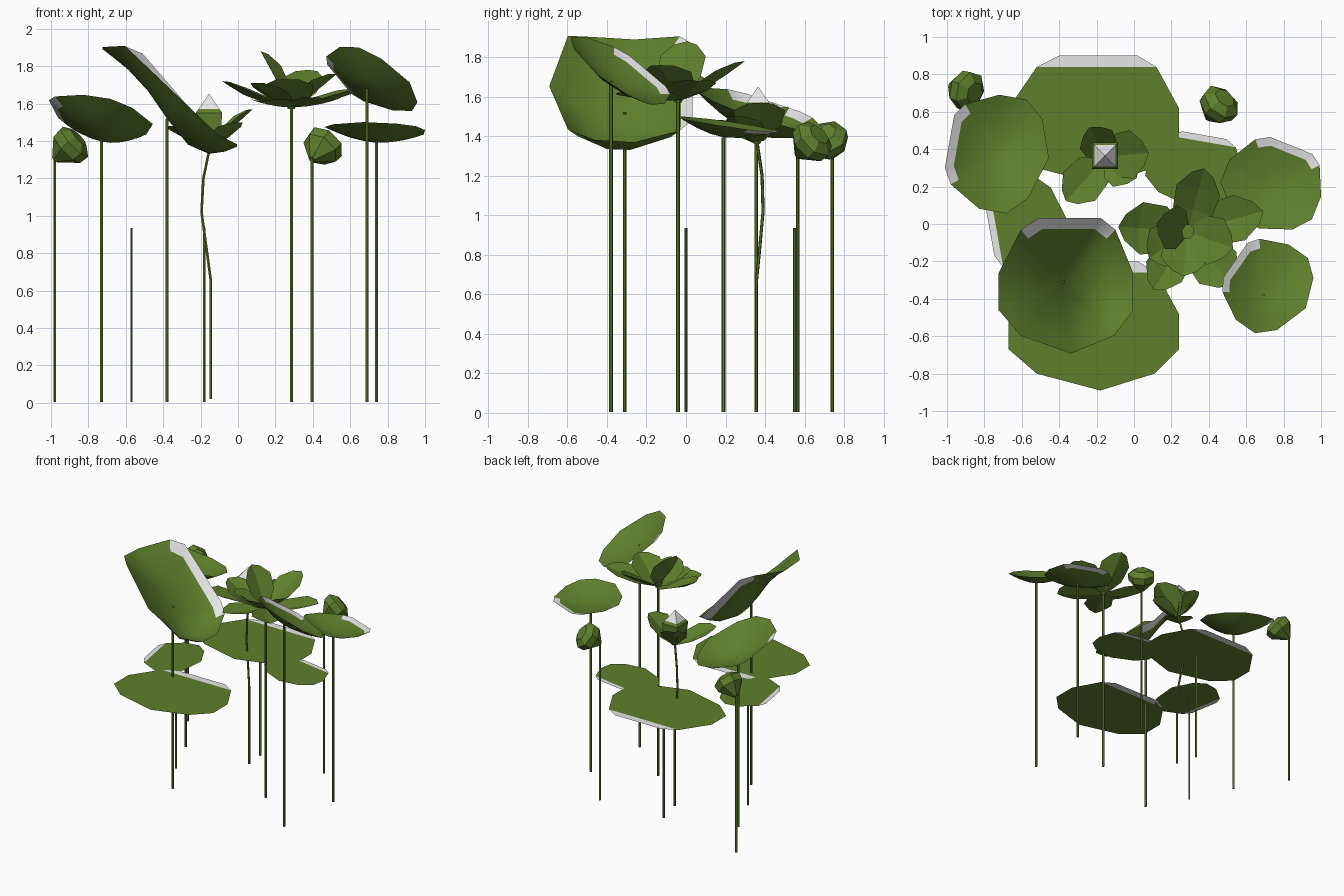
import bpy, math
from mathutils import Vector

if "Cube" in bpy.data.objects:
    bpy.data.objects.remove(bpy.data.objects["Cube"])


def material(name, rgb):
    m = bpy.data.materials.new(name)
    m.diffuse_color = (*rgb, 1)
    m.use_nodes = True
    m.node_tree.nodes["Principled BSDF"].inputs["Base Color"].default_value = m.diffuse_color
    return m


GREEN = material("leaf green", (0.115, 0.212, 0.026))
WHITE = material("pale edge", (0.8, 0.8, 0.8))


def make(name, verts, faces, white=(), smooth=False):
    me = bpy.data.meshes.new(name)
    me.from_pydata([tuple(v) for v in verts], [], faces)
    me.materials.append(GREEN)
    me.materials.append(WHITE)
    for i, p in enumerate(me.polygons):
        p.material_index = 1 if i in white else 0
        p.use_smooth = smooth
    ob = bpy.data.objects.new(name, me)
    bpy.context.collection.objects.link(ob)
    return ob


def tube(name, stations, n, axis=Vector((0, 0, 1)), white_from=99):
    """Rings of (centre, radius) joined around an axis, capped at both ends."""
    q = axis.to_track_quat('Z', 'Y')
    verts, faces, white = [], [], set()
    for c, r in stations:
        for k in range(n):
            a = 2 * math.pi * (k + 0.5) / n
            verts.append(Vector(c) + q @ Vector((r * math.cos(a), r * math.sin(a), 0)))
    for s in range(len(stations) - 1):
        for k in range(n):
            if s >= white_from:
                white.add(len(faces))
            j = (k + 1) % n
            faces.append((s * n + k, s * n + j, s * n + n + j, s * n + n + k))
    faces.append(tuple(reversed(range(n))))
    faces.append(tuple(range(len(verts) - n, len(verts))))
    return make(name, verts, faces, white)


def stem(name, x, y, top, r=0.0095):
    tube(name, [((x, y, 0.005), r), ((x, y, top), r)], 6)


# Leaf outline shared by floating pads and raised leaves: pale cap at the +y end
PAD = [(-0.46, -0.12), (-0.31, -0.25), (0.03, -0.34), (0.32, -0.25), (0.45, -0.12),
       (0.45, 0.07), (0.33, 0.29), (0.23, 0.35), (-0.19, 0.35), (-0.31, 0.29), (-0.46, 0.07)]


def outline(x, y, su, sv, turn):
    c, s = math.cos(math.radians(turn)), math.sin(math.radians(turn))
    return [(x + u * su * c - v * sv * s, y + u * su * s + v * sv * c) for u, v in PAD]


def pad(name, x, y, scale, turn):
    verts = [(px, py, 0.935) for px, py in outline(x, y, scale, scale, turn)]
    make(name, verts, [(0, 1, 2, 3, 4, 5, 6, 9, 10), (6, 7, 8, 9)], {1})


pad("pad_back", -0.21, 0.55, 1.0, 0)
pad("pad_front", -0.21, -0.55, 1.0, 0)
pad("pad_left", -0.56, -0.02, 0.6, 100)
pad("pad_right", 0.33, 0.28, 0.57, -10)
stem("pad_back_stem", -0.18, 0.55, 0.935, 0.0085)
stem("pad_left_stem", -0.57, 0.0, 0.935, 0.007)


# Raised bowl leaves: the same outline, dished and tilted around the stem
def leaf(name, foot, centre, scale, turn, height):
    fx, fy, fz = foot
    rim = outline(*centre, *scale, turn)
    n = len(rim)
    verts, faces, white = [foot], [], set()
    for t in (0.3, 0.6, 0.83, 1.0):
        for rx, ry in rim:
            dx, dy = (rx - fx) * t, (ry - fy) * t
            verts.append((fx + dx, fy + dy, fz + height(dx, dy, t)))
    for k in range(n):
        j = (k + 1) % n
        faces.append((0, 1 + k, 1 + j))
        for s in range(3):
            b = 1 + s * n
            if s == 2 and 6 <= k <= 8:
                white.add(len(faces))
            faces.append((b + k, b + n + k, b + n + j, b + j))
    make(name, verts, faces, white, True)
    stem(name + "_stem", fx, fy, fz)


leaf("leaf_left", (-0.73, 0.355, 1.41), (-0.72, 0.38), (0.68, 0.78), 80,
     lambda x, y, t: -0.2 * x - 0.3 * y + 0.135 * t ** 1.7)
leaf("leaf_right", (0.74, 0.19, 1.395), (0.74, 0.2), (0.58, 0.69), -22,
     lambda x, y, t: -0.05 * x - 0.15 * y + 0.07 * t ** 1.7)
leaf("leaf_front_right", (0.69, -0.38, 1.68), (0.725, -0.335), (0.54, 0.66), 55,
     lambda x, y, t: -0.42 * x - 0.55 * y + 0.09 * t ** 1.7)
leaf("leaf_front_left", (-0.38, -0.31, 1.52), (-0.36, -0.335), (0.79, 1.05), 0,
     lambda x, y, t: -0.27 * math.tanh(x / 0.18) + 0.11 * t ** 2 + 0.6 * y * y)


# Flower petals: cupped strips with a mid rib
def petal(name, base, azimuth, reach, rise, width, power=1.5):
    a = math.radians(azimuth)
    out, side = Vector((math.cos(a), math.sin(a), 0)), Vector((-math.sin(a), math.cos(a), 0))
    up = Vector((0, 0, 1))
    normal = (up * reach - out * rise).normalized()
    verts = []
    for t, w in ((0.05, 0.25), (0.35, 0.9), (0.7, 1.0), (0.92, 0.5)):
        p = Vector(base) + out * reach * t + up * rise * t ** power
        for sgn in (-1, 0, 1):
            verts.append(p + side * sgn * w * width / 2 + normal * abs(sgn) * w * width * 0.13)
    verts.append(Vector(base) + out * reach + up * rise)
    faces = []
    for i in (0, 3, 6):
        for k in (0, 1):
            faces.append((i + k, i + k + 1, i + k + 4, i + k + 3))
    faces += [(9, 10, 12), (10, 11, 12)]
    make(name, verts, faces)


# Open flower: (azimuth, reach, rise, width, curve)
OPEN = [(176, 0.37, 0.14, 0.28, 2), (240, 0.36, 0.03, 0.22, 2), (310, 0.37, 0.04, 0.26, 2),
        (15, 0.42, 0.1, 0.25, 1.5), (75, 0.35, 0.2, 0.24, 1.3), (165, 0.17, 0.3, 0.24, 1),
        (215, 0.25, 0.13, 0.25, 1.5), (265, 0.24, 0.15, 0.26, 1.4), (340, 0.26, 0.18, 0.26, 1.2)]
for i, p in enumerate(OPEN):
    petal("open_flower_petal_%d" % i, (0.285, -0.04, 1.58), *p)
tube("open_flower_heart", [((0.285, -0.04, 1.57), 0.02), ((0.285, -0.04, 1.63), 0.04)], 8)
stem("open_flower_stem", 0.285, -0.04, 1.59)

# Half open flower with a pale tipped bud on a curved stem
HALF = [(120, 0.18, 0.19, 0.2, 1), (228, 0.32, 0.12, 0.23, 1.2), (325, 0.2, 0.14, 0.22, 1.2),
        (5, 0.23, 0.21, 0.26, 1)]
for i, p in enumerate(HALF):
    petal("half_flower_petal_%d" % i, (-0.15, 0.36, 1.36), *p)
tube("half_flower_bud", [((-0.15, 0.36, 1.36), 0.02), ((-0.155, 0.365, 1.46), 0.09),
                         ((-0.155, 0.365, 1.55), 0.1), ((-0.155, 0.365, 1.57), 0.08),
                         ((-0.155, 0.365, 1.65), 0.002)], 4, white_from=3)
PATH = [(-0.145, 0.355, 0.02), (-0.145, 0.355, 0.65), (-0.165, 0.37, 0.8), (-0.195, 0.39, 1.02),
        (-0.185, 0.385, 1.2), (-0.15, 0.36, 1.37)]
tube("half_flower_stem", [(p, 0.008) for p in PATH], 6)

# Tilted seed pods
for name, foot, aim in (("pod_left", (-0.98, 0.74, 1.3), (0.65, -0.2, 0.6)),
                        ("pod_right", (0.395, 0.565, 1.3), (0.5, 0.6, 0.6))):
    d = Vector(aim).normalized()
    f = Vector(foot)
    tube(name, [(f + d * h, r) for h, r in ((0, 0.02), (0.09, 0.105), (0.145, 0.11), (0.18, 0.06))],
         7, d)
    stem(name + "_stem", foot[0], foot[1], foot[2] + 0.01, 0.0085)
